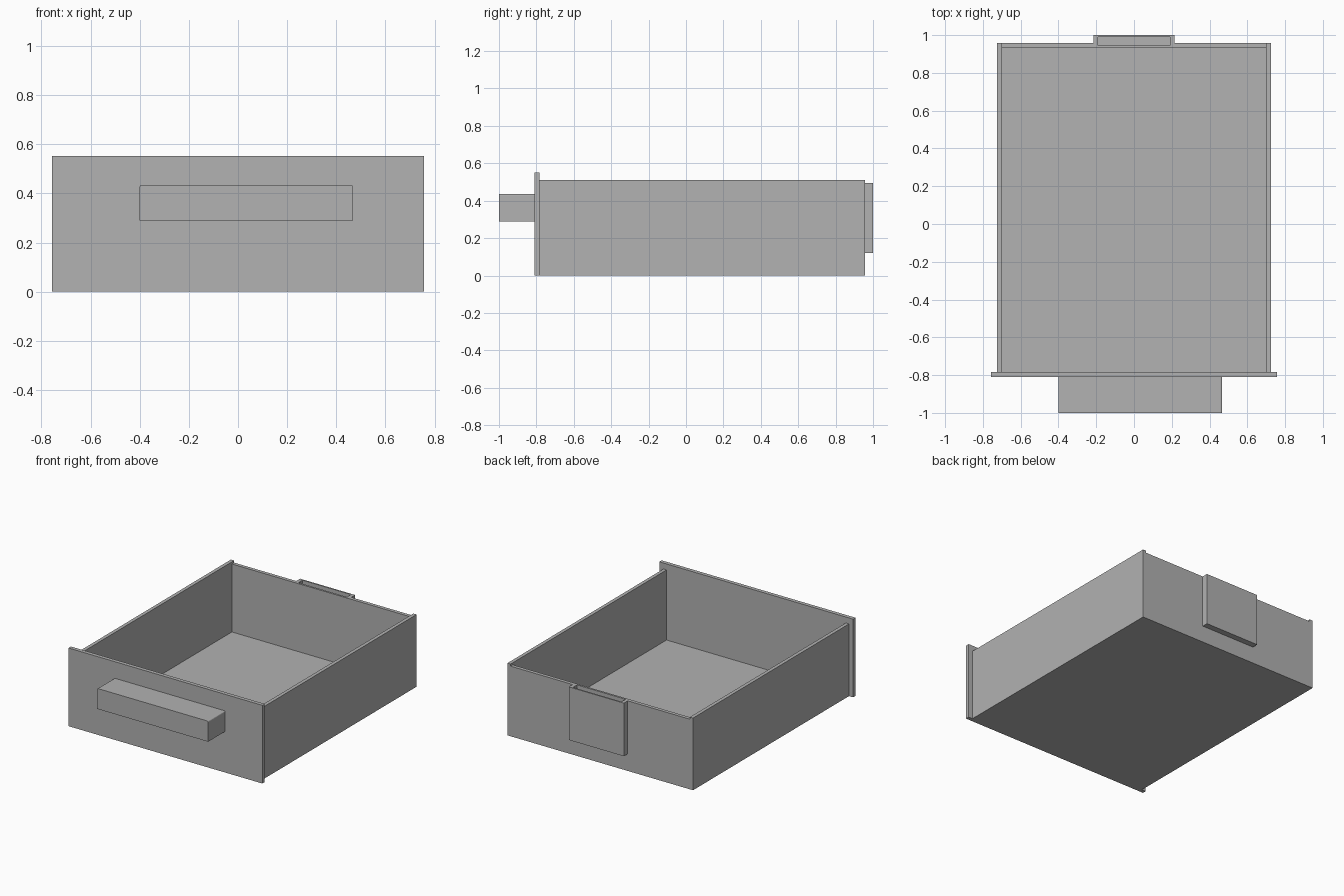
import bpy
import bmesh

default = bpy.data.objects.get("Cube")
if default:
    bpy.data.objects.remove(default, do_unlink=True)

# Single grey finish
grey = bpy.data.materials.new("plain grey")
grey.use_nodes = True
colour = (0.445, 0.445, 0.445, 1)
grey.diffuse_color = colour
grey.node_tree.nodes["Principled BSDF"].inputs["Base Color"].default_value = colour


def box(name, x, y, z):
    """Box from (min, max) pairs on each axis."""
    bm = bmesh.new()
    bmesh.ops.create_cube(bm, size=1)
    for v in bm.verts:
        v.co = [lim[0] if c < 0 else lim[1] for c, lim in zip(v.co, (x, y, z))]
    mesh = bpy.data.meshes.new(name)
    bm.to_mesh(mesh)
    bm.free()
    mesh.materials.append(grey)
    obj = bpy.data.objects.new(name, mesh)
    bpy.context.collection.objects.link(obj)
    return obj


HALF, WALL = 0.725, 0.025
INNER = HALF - WALL
FRONT, BACK = -0.783, 0.957
SIDE_TOP, BACK_TOP, FLOOR = 0.51, 0.495, 0.015

# Tray: floor, two sides and the slightly lower back
box("floor", (-INNER, INNER), (FRONT, BACK - WALL), (0, FLOOR))
for side, s in (("left", 1), ("right", -1)):
    box(side + "_side", sorted((s * INNER, s * HALF)), (FRONT, BACK), (0, SIDE_TOP))
back = box("back_panel", (-INNER, INNER), (BACK - WALL, BACK), (0, BACK_TOP))

# Front panel, wider and taller than the tray
box("front_panel", (-0.757, 0.757), (-0.81, FRONT), (0, 0.552))

# Handle with eased upper end edges
handle = box("handle", (-0.40, 0.467), (-1, -0.81), (0.29, 0.435))
bm = bmesh.new()
bm.from_mesh(handle.data)
top_x = [e for e in bm.edges
         if all(v.co.z > 0.4 for v in e.verts)
         and abs(e.verts[0].co.x - e.verts[1].co.x) < 0.01]
bmesh.ops.bevel(bm, geom=top_x, offset=0.008, segments=3, profile=0.5, affect='EDGES')
bm.to_mesh(handle.data)
bm.free()

# Rear pocket, with a slot that bites into the back panel
pocket = box("rear_pocket", (-0.215, 0.215), (BACK, 1), (0.12, BACK_TOP))
cutter = box("slot_cutter", (-0.19, 0.19), (0.946, 0.99), (0.145, 0.6))
cutter.hide_render = True
cutter.hide_set(True)
for obj in (pocket, back):
    cut = obj.modifiers.new("slot", 'BOOLEAN')
    cut.operation = 'DIFFERENCE'
    cut.solver = 'EXACT'
    cut.object = cutter
